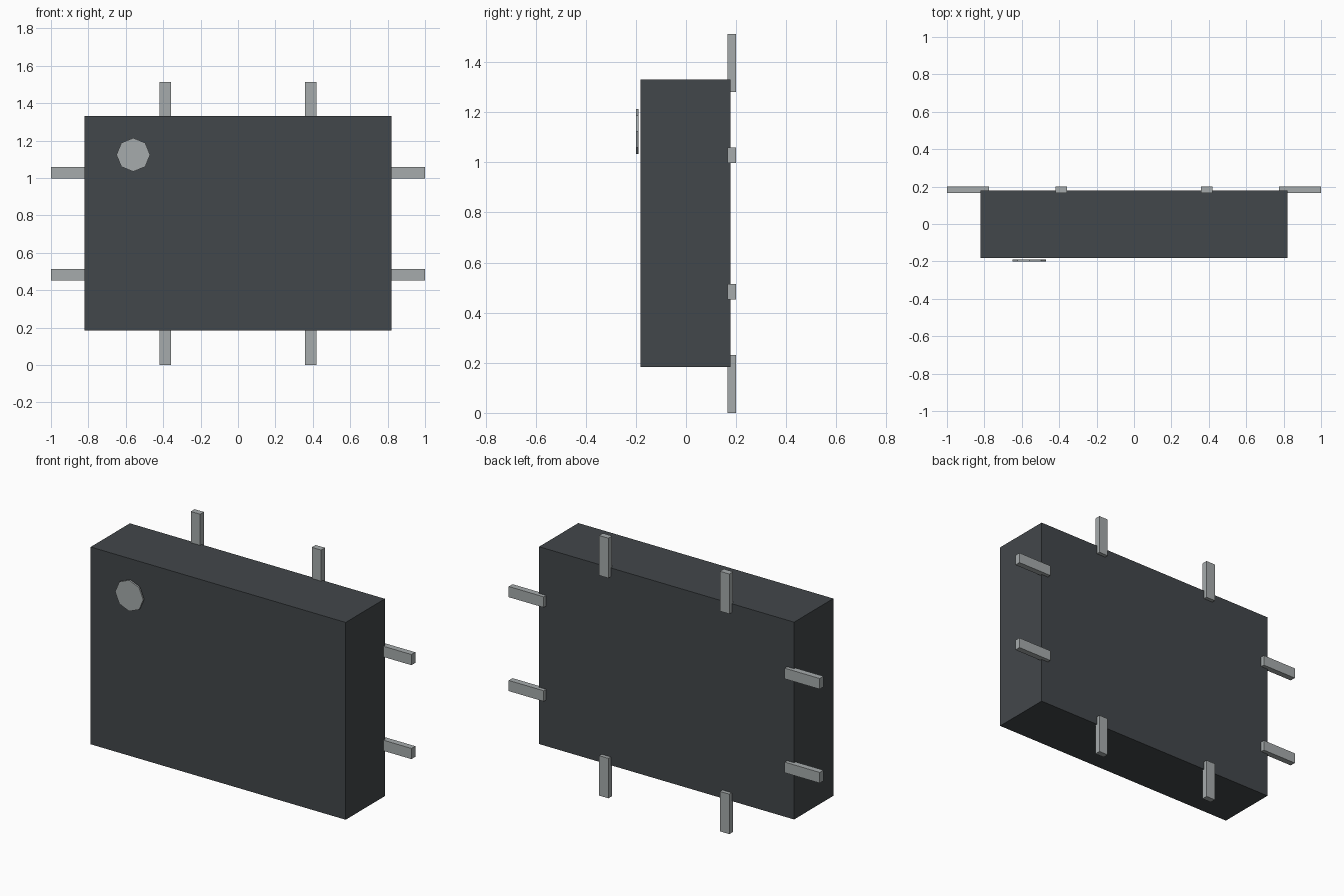
import bpy
import math
from mathutils import Vector

default = bpy.data.objects.get("Cube")
if default:
    bpy.data.objects.remove(default, do_unlink=True)


def material(name, color):
    mat = bpy.data.materials.new(name)
    mat.use_nodes = True
    mat.diffuse_color = color
    mat.node_tree.nodes["Principled BSDF"].inputs["Base Color"].default_value = color
    return mat


charcoal = material("charcoal plastic", (0.055, 0.063, 0.069, 1))
metal = material("light grey metal", (0.38, 0.407, 0.413, 1))


def box(name, low, high, mat):
    low, high = Vector(low), Vector(high)
    bpy.ops.mesh.primitive_cube_add(size=1, location=(low + high) / 2)
    obj = bpy.context.object
    obj.name = name
    obj.scale = high - low
    bpy.ops.object.transform_apply(location=False, rotation=False, scale=True)
    obj.data.materials.append(mat)
    return obj


MID = 0.756          # height of the body centre
BACK = (0.165, 0.2)  # depth range of the pins

# Main block
box("body", (-0.82, -0.182, 0.184), (0.82, 0.178, 1.331), charcoal)

# Side pins, two on each side
for side, sx in (("left", 1), ("right", -1)):
    for level, sz in (("upper", 1), ("lower", -1)):
        x = sorted((sx * 0.775, sx * 1.0))
        z = MID + sz * 0.273
        box(f"{side}_{level}_pin", (x[0], BACK[0], z - 0.031),
            (x[1], BACK[1], z + 0.031), metal)

# Top and bottom pins, two on each edge
for edge, z in (("top", (1.28, 1.512)), ("bottom", (0, 0.232))):
    for side, sx in (("left", 1), ("right", -1)):
        x = sx * 0.389
        box(f"{edge}_{side}_pin", (x - 0.03, BACK[0], z[0]),
            (x + 0.03, BACK[1], z[1]), metal)

# Eight-sided marker disc just in front of the face
bpy.ops.mesh.primitive_cylinder_add(
    vertices=8, radius=0.09, depth=0.01,
    location=(-0.56, -0.195, 1.124), rotation=(math.pi / 2, 0, 0))
disc = bpy.context.object
disc.name = "marker_disc"
disc.data.materials.append(metal)
